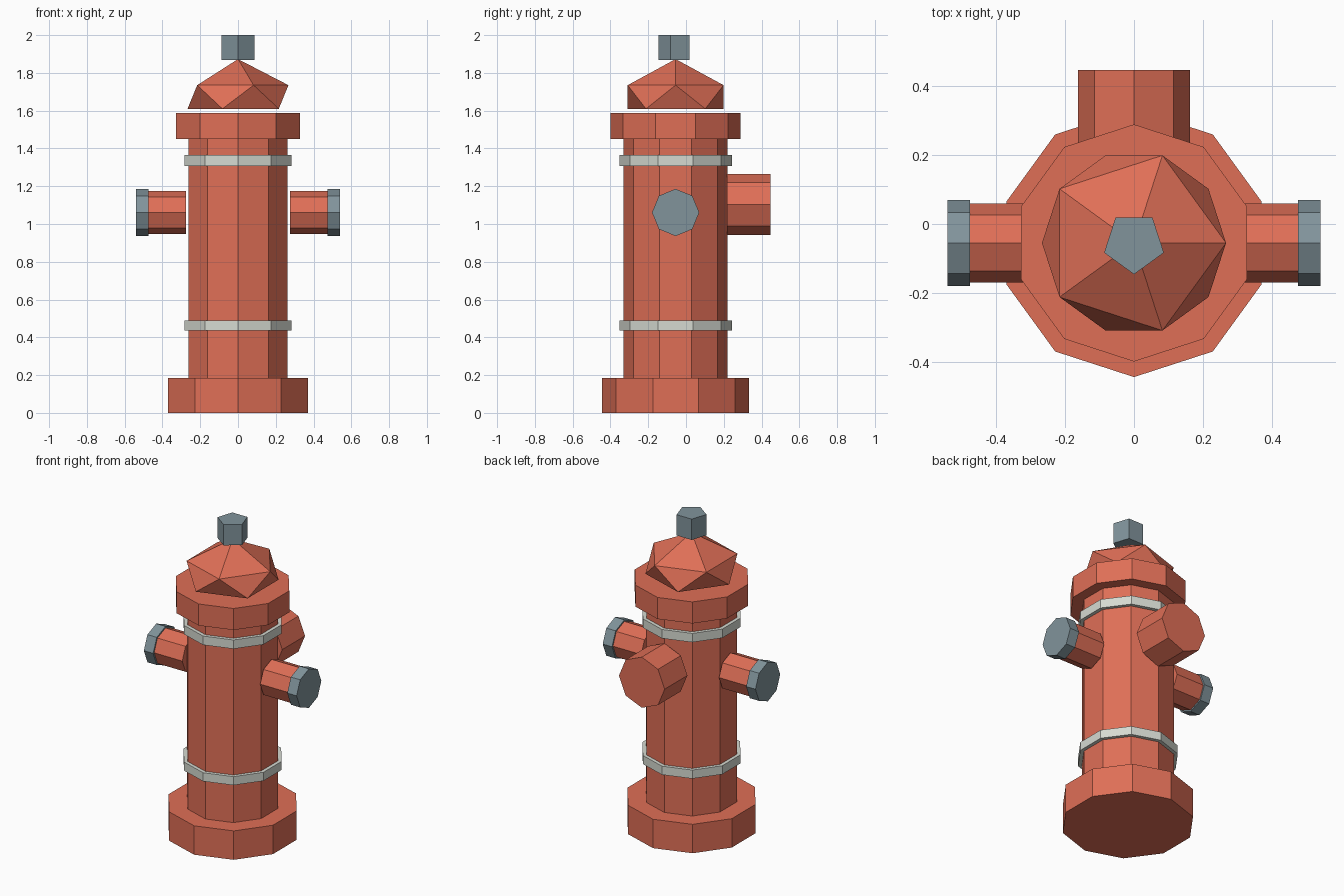
import bpy, bmesh
from math import pi, sin, cos
from mathutils import Matrix, Vector

cube = bpy.data.objects.get("Cube")
if cube:
    bpy.data.objects.remove(cube, do_unlink=True)

AXIS_Y = -0.055


def make_material(name, rgb):
    mat = bpy.data.materials.new(name)
    mat.use_nodes = True
    color = (*rgb, 1.0)
    mat.diffuse_color = color
    mat.node_tree.nodes["Principled BSDF"].inputs["Base Color"].default_value = color
    return mat


RED = make_material("red_paint", (0.74, 0.158, 0.094))
STEEL = make_material("blue_grey_steel", (0.22, 0.295, 0.33))
SILVER = make_material("pale_silver", (0.67, 0.70, 0.64))


def add_object(name, bm, mat):
    bmesh.ops.recalc_face_normals(bm, faces=bm.faces)
    mesh = bpy.data.meshes.new(name)
    bm.to_mesh(mesh)
    bm.free()
    mesh.materials.append(mat)
    obj = bpy.data.objects.new(name, mesh)
    bpy.context.collection.objects.link(obj)
    return obj


def prism(name, sides, radius, start, end, direction, mat, turn=0.0):
    """Flat-sided prism along direction; start and end are its centre points."""
    start, end = Vector(start), Vector(end)
    bm = bmesh.new()
    spin = Matrix.Rotation(turn, 4, 'Z')
    aim = Vector(direction).to_track_quat('Z', 'Y').to_matrix().to_4x4()
    bmesh.ops.create_cone(bm, cap_ends=True, segments=sides, radius1=radius,
                          radius2=radius, depth=(end - start).length,
                          matrix=Matrix.Translation((start + end) / 2) @ aim @ spin)
    return add_object(name, bm, mat)


def upright(name, sides, radius, z0, z1, mat):
    # create_cone puts its first corner on the y axis
    return prism(name, sides, radius, (0, AXIS_Y, z0), (0, AXIS_Y, z1), (0, 0, 1), mat)


# Ten-sided barrel parts
upright("base_flange", 10, 0.389, 0.0, 0.185, RED)
upright("barrel", 10, 0.275, 0.185, 1.45, RED)
upright("top_collar", 10, 0.344, 1.45, 1.588, RED)
upright("lower_band", 10, 0.298, 0.435, 0.49, SILVER)
upright("upper_band", 10, 0.298, 1.308, 1.365, SILVER)

# Faceted bonnet: apex, upper pentagon and a lower pentagon turned half a step
bm = bmesh.new()


def ring(z, turn):
    return [bm.verts.new((0.267 * cos(turn + k * 2 * pi / 5),
                          AXIS_Y + 0.267 * sin(turn + k * 2 * pi / 5), z))
            for k in range(5)]


apex = bm.verts.new((0, AXIS_Y, 1.873))
upper, lower = ring(1.735, 0), ring(1.61, pi / 5)
for k in range(5):
    n = (k + 1) % 5
    bm.faces.new((apex, upper[k], upper[n]))
    bm.faces.new((upper[k], lower[k], upper[n]))
    bm.faces.new((lower[k], lower[n], upper[n]))
bm.faces.new(lower[::-1])
add_object("bonnet", bm, RED)

# Five-sided operating nut
upright("operating_nut", 5, 0.091, 1.867, 2.0, STEEL)

# Side outlets with caps
for side, s in (("left", 1), ("right", -1)):
    def point(x):
        return (s * x, AXIS_Y, 1.061)
    prism(side + "_outlet", 8, 0.115, point(0.276), point(0.475), (s, 0, 0), RED)
    prism(side + "_outlet_cap", 8, 0.125, point(0.475), point(0.541), (s, 0, 0), STEEL)

# Large rear outlet
prism("rear_outlet", 8, 0.162, (0, 0.217, 1.104), (0, 0.447, 1.104), (0, 1, 0), RED)
